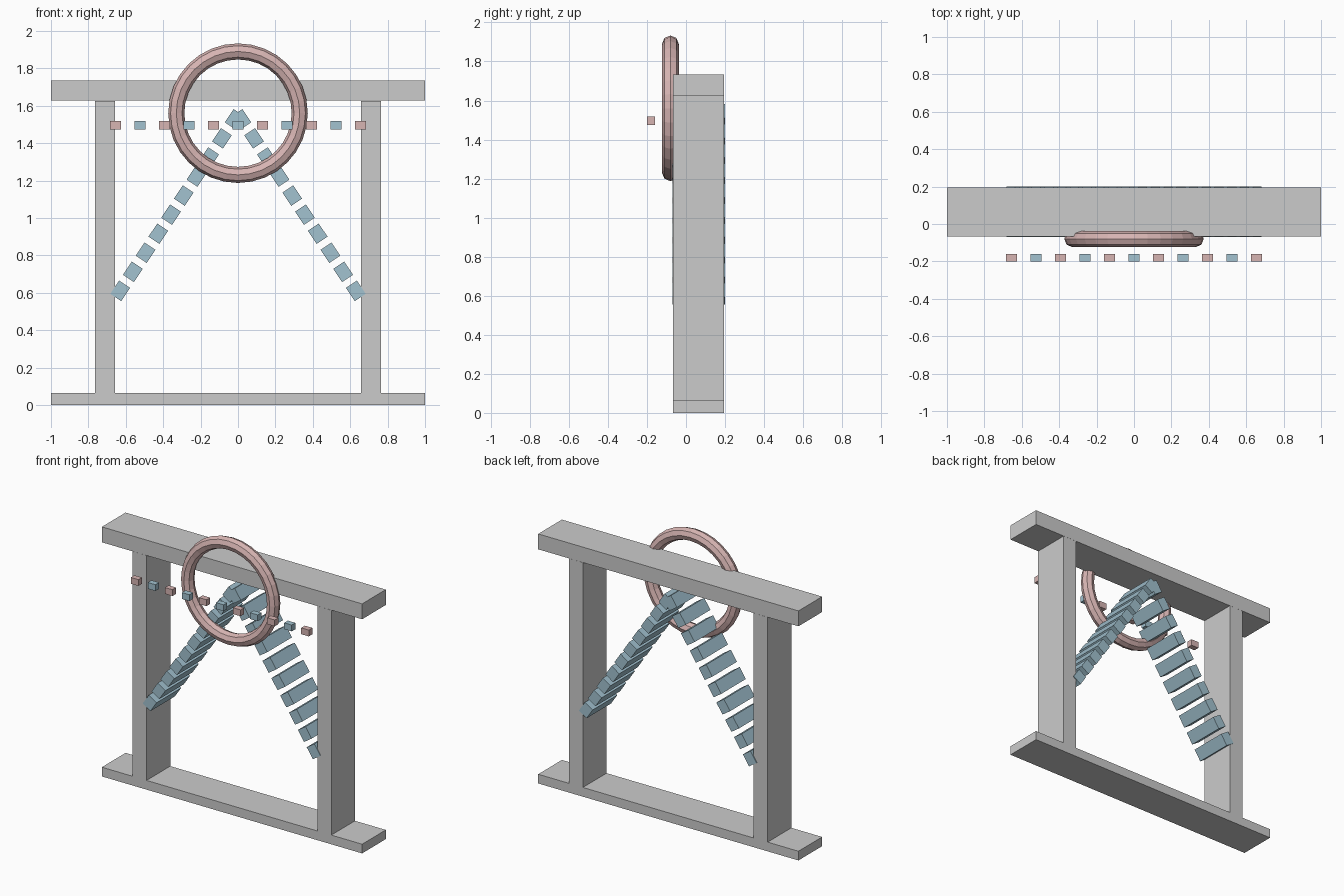
import bpy
import math

if "Cube" in bpy.data.objects:
    bpy.data.objects.remove(bpy.data.objects["Cube"])


def material(name, rgb):
    m = bpy.data.materials.new(name)
    m.diffuse_color = (*rgb, 1)
    m.use_nodes = True
    m.node_tree.nodes["Principled BSDF"].inputs["Base Color"].default_value = m.diffuse_color
    return m


BLUE = material("blue", (0.36, 0.54, 0.63))
RED = material("red", (0.68, 0.46, 0.45))


def box(name, center, size, tilt=0.0, mat=None):
    bpy.ops.mesh.primitive_cube_add(size=1, location=center, rotation=(0, tilt, 0))
    ob = bpy.context.object
    ob.name = name
    ob.scale = size
    if mat:
        ob.data.materials.append(mat)
    return ob


# Frame: floor rail, head beam and two posts
FY, FD = 0.064, 0.26
box("floor_rail", (0, FY, 0.032), (2, FD, 0.064))
box("head_beam", (0, FY, 1.68), (2, FD, 0.107))
for side, label in ((-1, "left"), (1, "right")):
    box(f"{label}_post", (side * 0.71, FY, 0.845), (0.107, FD, 1.562))

# Two sloping rows of slats meeting at the top
COUNT = 10
LOW, HIGH = (0.63, 0.61), (0.018, 1.527)
slope = math.atan2(HIGH[1] - LOW[1], LOW[0] - HIGH[0])
for side, label in ((-1, "left"), (1, "right")):
    for i in range(COUNT):
        t = i / (COUNT - 1)
        x = LOW[0] + (HIGH[0] - LOW[0]) * t
        z = LOW[1] + (HIGH[1] - LOW[1]) * t
        box(f"{label}_slat_{i + 1}", (side * x, 0.065, z), (0.085, 0.27, 0.07),
            tilt=side * slope, mat=BLUE)

# Ring on the front of the head beam
bpy.ops.mesh.primitive_torus_add(major_radius=0.33, minor_radius=0.043,
                                 major_segments=32, minor_segments=8,
                                 location=(0, -0.08, 1.56),
                                 rotation=(math.pi / 2, 0, 0))
ring = bpy.context.object
ring.name = "ring"
ring.data.materials.append(RED)
ring.data.shade_flat()

# Row of small floating blocks in alternating colours
for i in range(11):
    box(f"marker_block_{i + 1}", (-0.655 + 0.131 * i, -0.18, 1.496),
        (0.058, 0.04, 0.044), mat=BLUE if i % 2 else RED)
